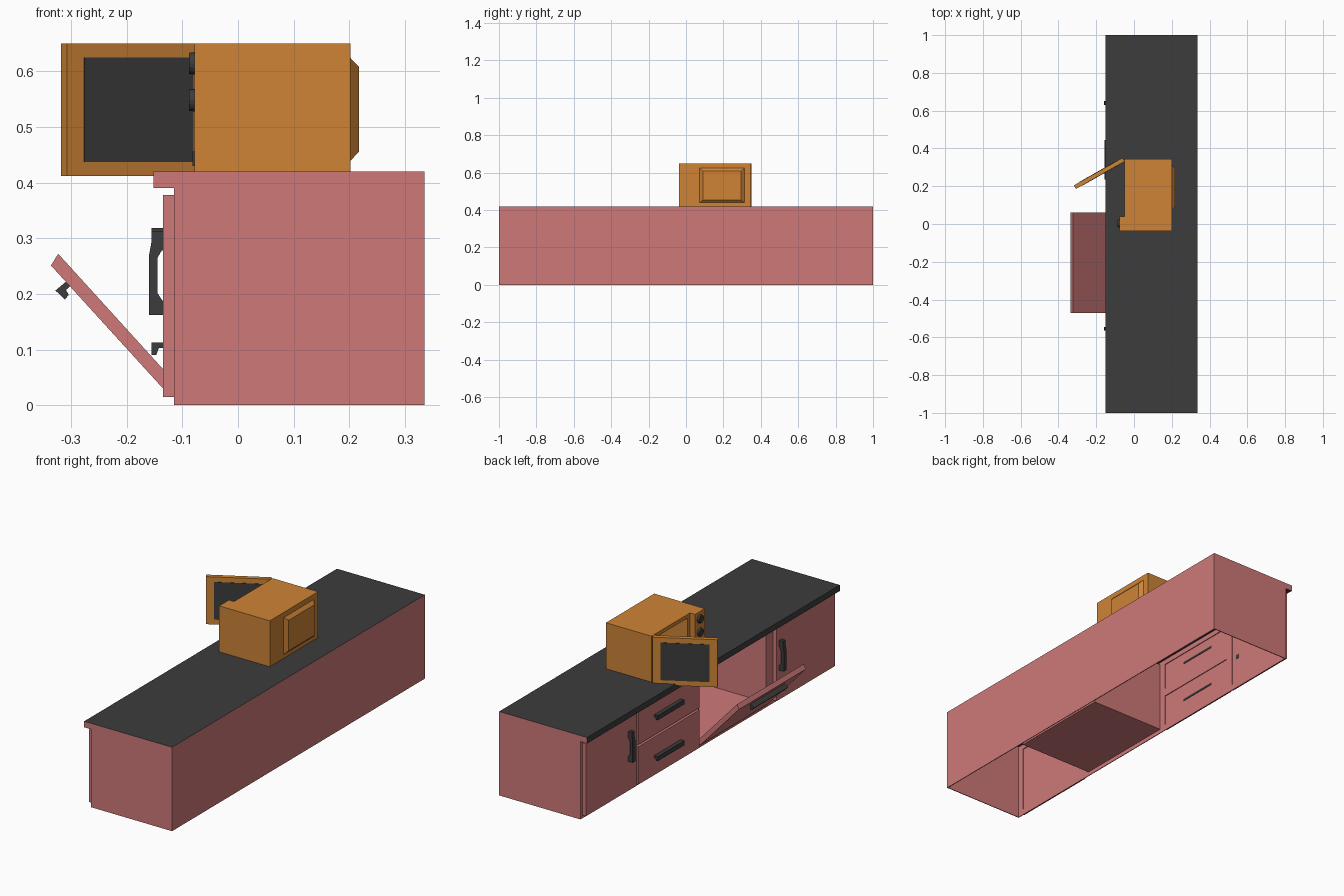
import bpy, bmesh, math
from mathutils import Matrix, Vector

if "Cube" in bpy.data.objects:
    bpy.data.objects.remove(bpy.data.objects["Cube"])


def material(name, r, g, b):
    m = bpy.data.materials.new(name)
    m.diffuse_color = (r, g, b, 1)
    m.use_nodes = True
    m.node_tree.nodes["Principled BSDF"].inputs["Base Color"].default_value = m.diffuse_color
    return m


PINK = material("pink_paint", 0.62, 0.19, 0.19)
DARK = material("charcoal", 0.045, 0.045, 0.045)
ORANGE = material("orange_enamel", 0.62, 0.23, 0.037)


def finish(name, bm, *mats):
    bmesh.ops.recalc_face_normals(bm, faces=bm.faces)
    me = bpy.data.meshes.new(name)
    bm.to_mesh(me)
    bm.free()
    for m in mats:
        me.materials.append(m)
    ob = bpy.data.objects.new(name, me)
    bpy.context.collection.objects.link(ob)
    return ob


def add_box(bm, x0, x1, y0, y1, z0, z1):
    mat = Matrix.Translation(((x0 + x1) / 2, (y0 + y1) / 2, (z0 + z1) / 2)) @ \
        Matrix.Diagonal((x1 - x0, y1 - y0, z1 - z0, 1))
    return bmesh.ops.create_cube(bm, size=1, matrix=mat)["verts"]


def boxes(name, mat, *dims):
    bm = bmesh.new()
    for d in dims:
        add_box(bm, *d)
    return finish(name, bm, mat)


def prism(name, mat, pts, lo, hi, axis="y"):
    """Extrude a profile: (x, z) points along y, or (x, y) points along z."""
    bm = bmesh.new()
    place = (lambda p, t: (p[0], t, p[1])) if axis == "y" else (lambda p, t: (p[0], p[1], t))
    f = bm.faces.new([bm.verts.new(place(p, lo)) for p in pts])
    ext = bmesh.ops.extrude_face_region(bm, geom=[f])
    step = Vector(place((0, 0), hi - lo))
    bmesh.ops.translate(bm, vec=step, verts=[v for v in ext["geom"] if isinstance(v, bmesh.types.BMVert)])
    return finish(name, bm, mat)


# ---- cabinet: thin open-bottomed shell
T = 0.004
BACK, FRONT = 0.335, -0.115
boxes("cabinet_shell", PINK,
      (BACK - T, BACK, -1, 1, 0, 0.40),
      (FRONT, BACK, -1, -1 + T, 0, 0.40),
      (FRONT, BACK, 1 - T, 1, 0, 0.40))

# face frame with openings behind every front
posts = [(-1, -0.965), (-0.545, -0.47), (0.06, 0.10), (0.56, 0.60), (0.965, 1)]
boxes("face_frame", PINK,
      (FRONT, FRONT + T, -1, 1, 0, 0.03),
      (FRONT, FRONT + T, -1, 1, 0.365, 0.40),
      (FRONT, FRONT + T, 0.10, 0.56, 0.19, 0.23),
      *[(FRONT, FRONT + T, a, b, 0.03, 0.365) for a, b in posts])

# open compartment behind the flap
boxes("flap_compartment", PINK,
      (FRONT, 0.30, -0.474, 0.064, 0.02, 0.024),
      (FRONT, 0.30, -0.474, 0.064, 0.375, 0.379),
      (FRONT, 0.30, -0.474, -0.47, 0.02, 0.379),
      (FRONT, 0.30, 0.06, 0.064, 0.02, 0.379),
      (0.296, 0.30, -0.474, 0.064, 0.02, 0.379))

# worktop: dark, with pink ends and back
bm = bmesh.new()
add_box(bm, -0.152, BACK, -1, 1, 0.39, 0.42)
bm.normal_update()
for f in bm.faces:
    f.material_index = 1 if abs(f.normal.y) > 0.5 or f.normal.x > 0.5 else 0
finish("worktop", bm, DARK, PINK)

# doors and drawer fronts
for name, y0, y1, z0, z1 in [("left_door", 0.58, 0.985, 0.015, 0.378),
                             ("right_door", -0.985, -0.525, 0.015, 0.378),
                             ("lower_drawer", 0.085, 0.57, 0.015, 0.205),
                             ("upper_drawer", 0.085, 0.57, 0.215, 0.378)]:
    boxes(name, PINK, (-0.135, FRONT, y0, y1, z0, z1))

# flap hanging open
prism("open_flap", PINK, [(-0.336, 0.251), (-0.323, 0.272), (-0.113, 0.041), (-0.113, 0.016), (-0.122, 0.016)],
      -0.47, 0.06)

# bowed door handles, feet passing through the doors
grip = [(-0.113, 0.312), (-0.155, 0.312), (-0.155, 0.296), (-0.160, 0.268), (-0.160, 0.162), (-0.113, 0.162),
        (-0.113, 0.182), (-0.136, 0.188), (-0.145, 0.202), (-0.145, 0.264), (-0.137, 0.278), (-0.113, 0.282)]
for name, y in (("left_door_handle", 0.64), ("right_door_handle", -0.555)):
    prism(name, DARK, grip, y - 0.01, y + 0.01)

# lipped bar handles on the drawers and flap
bar = [(-0.155, 0.113), (-0.113, 0.113), (-0.113, 0.103), (-0.142, 0.103), (-0.147, 0.090), (-0.155, 0.090)]
for name, dz in (("lower_drawer_handle", 0), ("upper_drawer_handle", 0.205)):
    prism(name, DARK, [(x, z + dz) for x, z in bar], 0.235, 0.445)
prism("flap_handle", DARK, [(-0.328, 0.206), (-0.304, 0.226), (-0.298, 0.217), (-0.309, 0.207), (-0.304, 0.198),
                            (-0.311, 0.190)], -0.34, -0.07)

# ---- microwave: body with cavity and a control column standing proud
bm = bmesh.new()
add_box(bm, -0.05, 0.202, -0.037, 0.345, 0.42, 0.65)
bm.normal_update()
front = next(f for f in bm.faces if f.normal.x < -0.5)
# split the front so the control column can be pulled forward
geom = list(bm.verts) + list(bm.edges) + list(bm.faces)
bmesh.ops.bisect_plane(bm, geom=geom, plane_co=(0, 0.04, 0), plane_no=(0, 1, 0))
bm.normal_update()
fronts = sorted((f for f in bm.faces if f.normal.x < -0.5), key=lambda f: f.calc_center_median().y)
panel, mouth = fronts
ext = bmesh.ops.extrude_face_region(bm, geom=[panel])
bmesh.ops.delete(bm, geom=[panel], context="FACES_ONLY") if panel.is_valid else None
bmesh.ops.translate(bm, vec=(-0.028, 0, 0), verts=[v for v in ext["geom"] if isinstance(v, bmesh.types.BMVert)])
bmesh.ops.inset_region(bm, faces=[mouth], thickness=0.027)
ext = bmesh.ops.extrude_face_region(bm, geom=[mouth])
bmesh.ops.delete(bm, geom=[mouth], context="FACES_ONLY") if mouth.is_valid else None
bmesh.ops.translate(bm, vec=(0.22, 0, 0), verts=[v for v in ext["geom"] if isinstance(v, bmesh.types.BMVert)])
finish("microwave_body", bm, ORANGE)

# tapered bulge on the back
bm = bmesh.new()
for v in add_box(bm, 0.200, 0.217, 0.07, 0.315, 0.437, 0.626):
    if v.co.x > 0.21:
        v.co.y += 0.021 if v.co.y < 0.2 else -0.021
        v.co.z += 0.018 if v.co.z < 0.5 else -0.018
finish("microwave_back_bulge", bm, ORANGE)

# swung-open door with a dark window on both sides
tip, hinge = Vector((-0.313, 0.195)), Vector((-0.055, 0.341))
along = (hinge - tip).normalized()
side = Vector((-along.y, along.x))


def slab(a, b, half):
    return [tuple(tip + along * s + side * h) for s, h in ((a, -half), (b, -half), (b, half), (a, half))]


length = (hinge - tip).length
prism("microwave_door", ORANGE, slab(0, length, 0.011), 0.412, 0.65, "z")
prism("microwave_window", DARK, slab(0.036, length - 0.036, 0.0125), 0.437, 0.625, "z")

# knobs and small release button
for name, z in (("upper_knob", 0.614), ("lower_knob", 0.548)):
    bm = bmesh.new()
    bmesh.ops.create_cone(bm, cap_ends=True, segments=16, radius1=0.021, radius2=0.019, depth=0.014,
                          matrix=Matrix.Translation((-0.081, 0.003, z)) @ Matrix.Rotation(-math.pi / 2, 4, "Y"))
    finish(name, bm, DARK)
boxes("release_button", DARK, (-0.082, -0.075, -0.015, 0.02, 0.43, 0.456))
